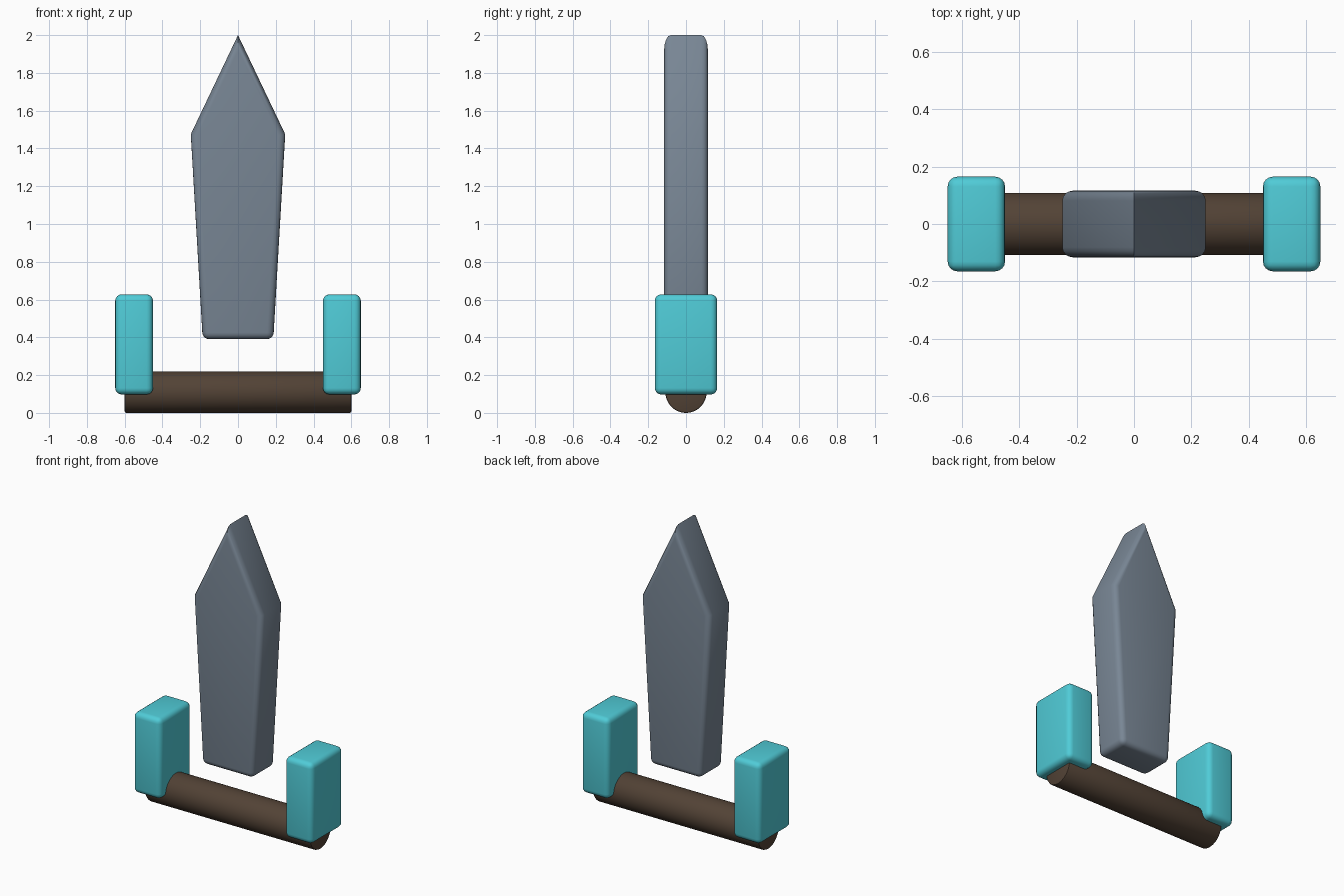
import bpy, bmesh, math
from mathutils import Matrix

if "Cube" in bpy.data.objects:
    bpy.data.objects.remove(bpy.data.objects["Cube"])


def material(name, rgb):
    m = bpy.data.materials.new(name)
    m.diffuse_color = (*rgb, 1)
    m.use_nodes = True
    m.node_tree.nodes["Principled BSDF"].inputs["Base Color"].default_value = m.diffuse_color
    return m


def finish(bm, name, mat):
    bmesh.ops.recalc_face_normals(bm, faces=bm.faces)
    mesh = bpy.data.meshes.new(name)
    bm.to_mesh(mesh)
    bm.free()
    mesh.materials.append(mat)
    ob = bpy.data.objects.new(name, mesh)
    bpy.context.collection.objects.link(ob)
    bpy.ops.object.select_all(action='DESELECT')
    ob.select_set(True)
    bpy.context.view_layer.objects.active = ob
    bpy.ops.object.shade_smooth_by_angle(angle=math.radians(35))
    return ob


def bevel(bm, edges, width, segments=4):
    bmesh.ops.bevel(bm, geom=edges, offset=width, offset_type='OFFSET', segments=segments,
                    profile=0.5, affect='EDGES', clamp_overlap=True)


steel = material("steel", (0.19, 0.24, 0.30))
cyan = material("cyan", (0.08, 0.60, 0.68))
wood = material("wood", (0.085, 0.055, 0.036))

# Blade: pointed outline with thickness, rounded rims and base corners
outline = [(-0.187, 0.39), (0.187, 0.39), (0.25, 1.475), (0, 2.0), (-0.25, 1.475)]
bm = bmesh.new()
face = bm.faces.new([bm.verts.new((x, -0.116, z)) for x, z in outline])
ext = bmesh.ops.extrude_face_region(bm, geom=[face], use_keep_orig=True)
for v in ext["geom"]:
    if isinstance(v, bmesh.types.BMVert):
        v.co.y = 0.116
bmesh.ops.recalc_face_normals(bm, faces=bm.faces)
rims = [e for e in bm.edges
        if abs(e.verts[0].co.y - e.verts[1].co.y) < 0.01 or e.verts[0].co.z < 0.5]
bevel(bm, rims, 0.035)
finish(bm, "blade", steel)

# Guard blocks at both ends of the bar
for side, label in ((-1, "left"), (1, "right")):
    bm = bmesh.new()
    bmesh.ops.create_cube(bm, size=1, matrix=Matrix.Translation((side * 0.55, 0, 0.3625))
                          @ Matrix.Diagonal((0.20, 0.33, 0.53, 1)))
    bevel(bm, bm.edges[:], 0.034)
    finish(bm, "guard_block_" + label, cyan)

# Round cross bar
bm = bmesh.new()
bmesh.ops.create_cone(bm, cap_ends=True, segments=48, radius1=0.109, radius2=0.109, depth=1.2,
                      matrix=Matrix.Translation((0, 0, 0.109)) @ Matrix.Rotation(math.pi / 2, 4, 'Y'))
bevel(bm, [e for e in bm.edges if abs(e.verts[0].co.x - e.verts[1].co.x) < 0.01], 0.008, 2)
finish(bm, "cross_bar", wood)
